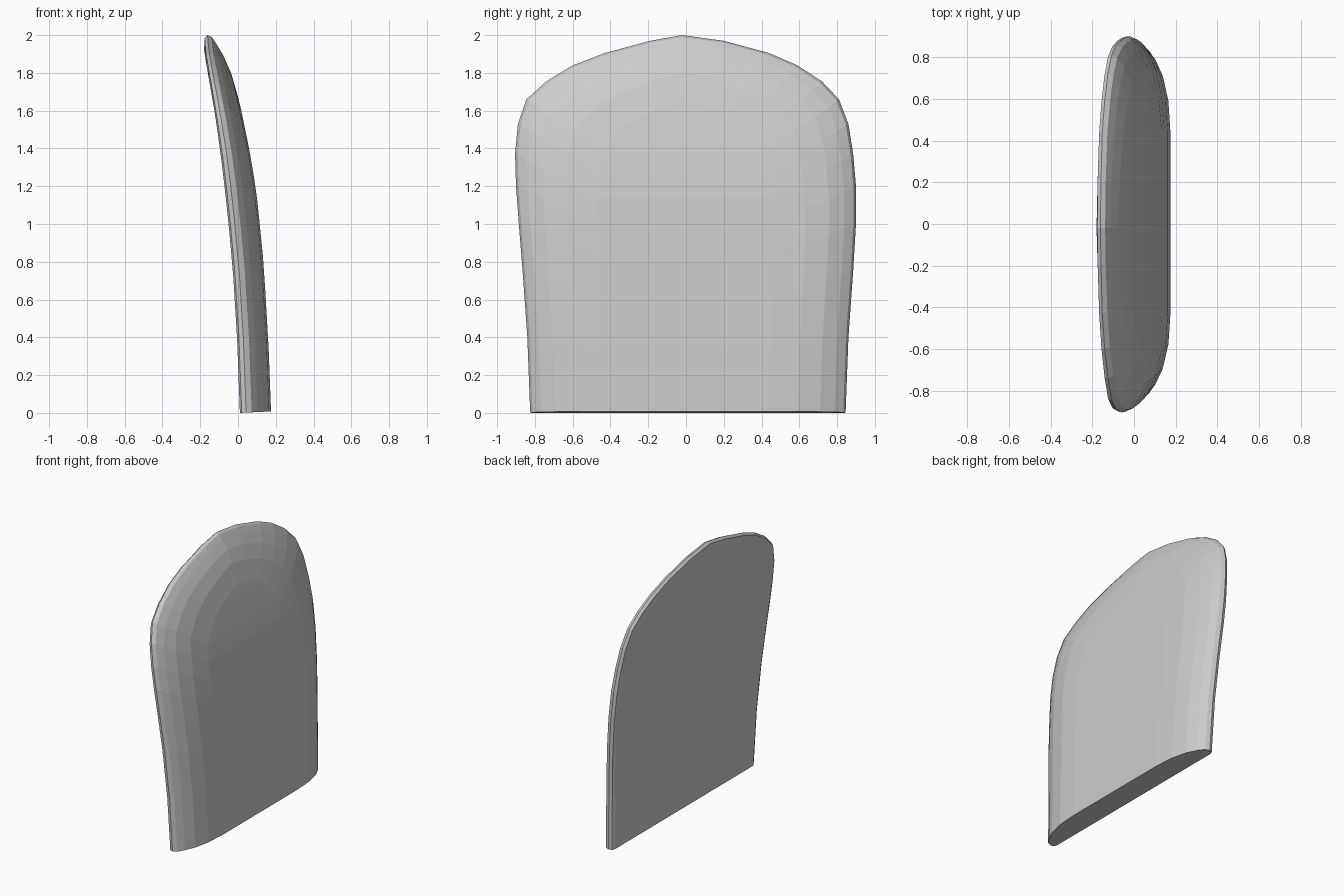
import bpy, bmesh

if "Cube" in bpy.data.objects:
    bpy.data.objects.remove(bpy.data.objects["Cube"])

# Outline seen from the side: (z, left y, right y), closing at the apex
OUTLINE = [(0, -.825, .845), (.4, -.84, .86), (.75, -.865, .885), (1.0, -.885, .9),
           (1.2, -.90, .9), (1.37, -.905, .885), (1.53, -.89, .86), (1.66, -.845, .81),
           (1.755, -.74, .72), (1.84, -.60, .59), (1.905, -.43, .44), (1.97, -.19, .2)]
APEX = (2.0, -.02)
path = [(l, z) for z, l, r in OUTLINE] + [(APEX[1], APEX[0])] + \
       [(r, z) for z, l, r in reversed(OUTLINE)]

# Backward bend of the rear surface: (z, x)
BEND = [(0, .01), (.4, -.005), (.8, -.03), (1.1, -.06), (1.4, -.095),
        (1.6, -.125), (1.8, -.16), (1.92, -.18), (2.0, -.185)]

# Nested rings: (sideways scale, height shrink, share of full thickness)
RINGS = [(.965, .04, 0), (.992, .008, .06), (1, 0, .2), (.985, .005, .38), (.93, .025, .57),
         (.84, .055, .78), (.70, .10, .94), (.52, .17, 1)]


def bend(z):
    for (z0, x0), (z1, x1) in zip(BEND, BEND[1:]):
        if z <= z1:
            return x0 + (x1 - x0) * (z - z0) / (z1 - z0)
    return BEND[-1][1]


bm = bmesh.new()


def ring(scale, shrink, share):
    verts = []
    for y, z in path:
        z *= 1 - shrink
        thick = .165 - .045 * max(0, (z - 1.2) / .8)
        lift = .008 * share if z < .001 else 0
        verts.append(bm.verts.new((bend(z) + share * thick, y * scale, z + lift)))
    return verts


def fill(verts):
    # Horizontal strips between the left and right halves of a ring
    n = len(verts)
    for i in range(n // 2):
        strip = [verts[i], verts[i + 1], verts[n - 2 - i], verts[n - 1 - i]]
        bm.faces.new(list(dict.fromkeys(strip)))


# Rounded shell: bridge the rings, then fill the flat back and the front panel
rings = [ring(*r) for r in RINGS]
for a, b in zip(rings, rings[1:]):
    for i in range(len(path) - 1):
        bm.faces.new((a[i], a[i + 1], b[i + 1], b[i]))
fill(rings[0])
fill(rings[-1])

# Bottom cap
bm.faces.new([r[0] for r in rings] + [r[-1] for r in reversed(rings)])
bmesh.ops.recalc_face_normals(bm, faces=bm.faces)

mesh = bpy.data.meshes.new("curved_panel")
bm.to_mesh(mesh)
bm.free()
bpy.context.collection.objects.link(bpy.data.objects.new("curved_panel", mesh))
